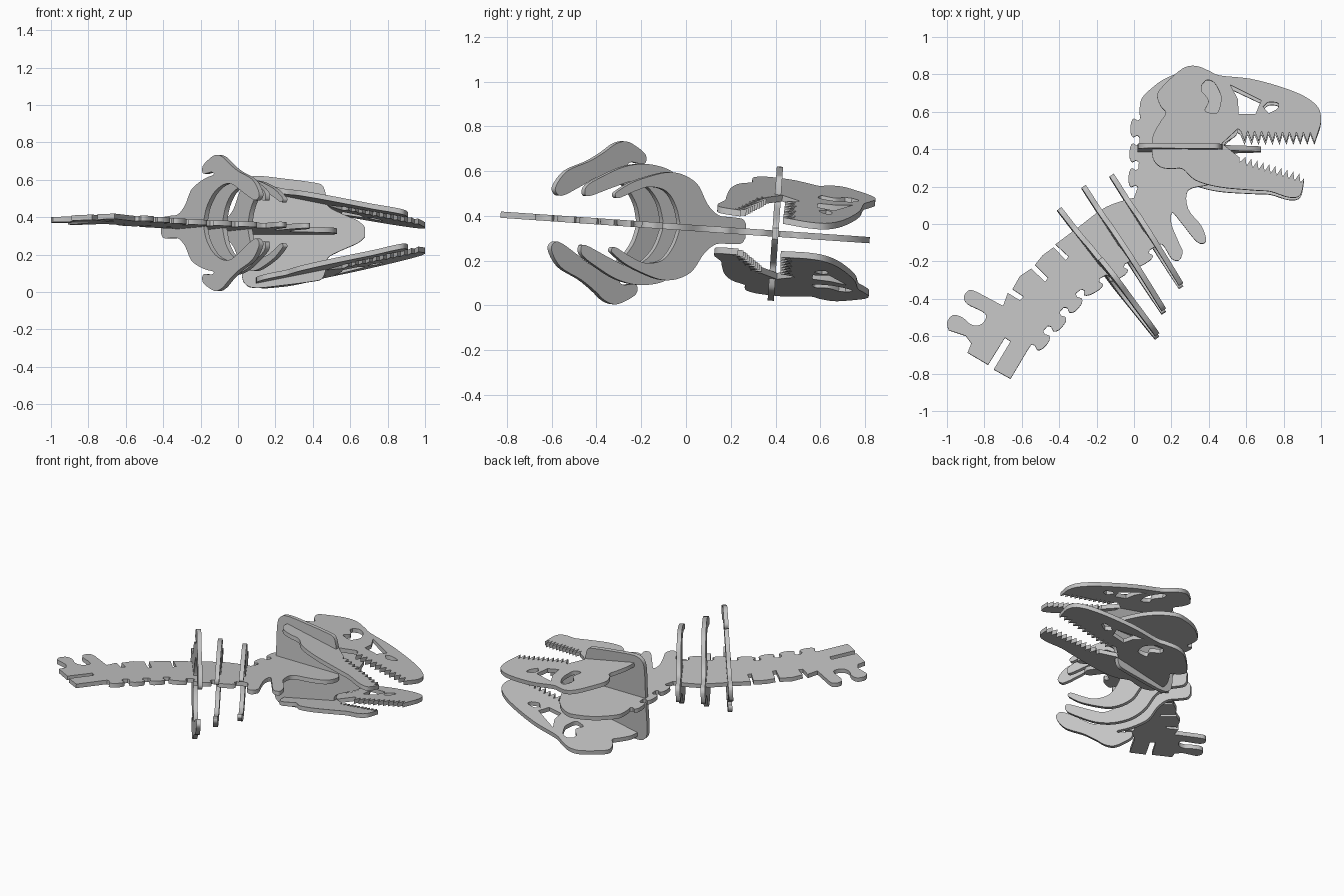
import bpy, bmesh, math
from mathutils import Vector, Matrix

cube = bpy.data.objects.get("Cube")
if cube:
    bpy.data.objects.remove(cube, do_unlink=True)

THICK = 0.028
# the whole skeleton lies on its side, pitched slightly around x
LAY = Matrix.Translation((0, 0, .348)) @ Matrix.Rotation(-.069, 4, 'X')

grey = bpy.data.materials.new("Plain grey")
grey.use_nodes = True
COLOUR = (.55, .55, .55, 1)
grey.diffuse_color = COLOUR
for node in grey.node_tree.nodes:
    if node.type == 'BSDF_PRINCIPLED':
        node.inputs["Base Color"].default_value = COLOUR


def smooth(points, steps=4):
    """Rounded open path through the points."""
    p = [Vector(q) for q in points]
    p = [p[0]] + p + [p[-1]]
    path = []
    for a, b, c, d in zip(p, p[1:], p[2:], p[3:]):
        for i in range(steps):
            t = i / steps
            path.append(b + ((c - a) * t + (2 * a - 5 * b + 4 * c - d) * t ** 2
                             + (3 * b - a - 3 * c + d) * t ** 3) / 2)
    return path + [p[-1]]


def row(start, end, count, height, profile):
    """Repeat a small (along, out) profile on the left side of a line."""
    a, b = Vector(start), Vector(end)
    step = (b - a) / count
    out = Vector((-step.y, step.x)).normalized() * height
    return [a + step * (i + s) + out * h for i in range(count) for s, h in profile]


KNOB = smooth([(.12, 0), (.2, .3), (.12, .7), (.3, 1), (.7, 1), (.88, .7), (.8, .3), (.88, 0)], 2)
TOOTH = [(0, 0), (.6, 1)]


def plate(name, outlines, place):
    """Cut a flat sheet (first outline, then holes) and place it in space."""
    curve = bpy.data.curves.new(name, 'CURVE')
    curve.dimensions = '2D'
    curve.fill_mode = 'BOTH'
    curve.extrude = THICK / 2
    for outline in outlines:
        spline = curve.splines.new('POLY')
        spline.points.add(len(outline) - 1)
        for point, q in zip(spline.points, outline):
            point.co = (q[0], q[1], 0, 1)
        spline.use_cyclic_u = True
    cutter = bpy.data.objects.new(name + "_sheet", curve)
    bpy.context.collection.objects.link(cutter)
    bpy.context.view_layer.update()
    mesh = bpy.data.meshes.new_from_object(cutter)
    bpy.data.objects.remove(cutter, do_unlink=True)
    bm = bmesh.new()
    bm.from_mesh(mesh)
    bmesh.ops.remove_doubles(bm, verts=bm.verts, dist=.0005)
    for v in bm.verts:
        v.co = LAY @ Vector(place(*v.co))
    bmesh.ops.recalc_face_normals(bm, faces=bm.faces)
    for face in bm.faces:
        face.smooth = True
        face.material_index = 0
    bm.to_mesh(mesh)
    bm.free()
    mesh.set_sharp_from_angle(angle=math.radians(35))
    mesh.materials.clear()
    mesh.materials.append(grey)
    obj = bpy.data.objects.new(name, mesh)
    bpy.context.collection.objects.link(obj)
    return obj


def mirrored(half):
    return half + [Vector((p[0], -p[1])) for p in reversed(half)]


# Spine: forked tail, slotted back, knobbly neck, head core, two prongs
tail_fork = smooth([(-.99, -.57), (-1, -.53), (-.97, -.49), (-.92, -.5), (-.87, -.54), (-.82, -.54),
                    (-.79, -.5), (-.81, -.47), (-.89, -.43), (-.91, -.39), (-.88, -.355), (-.84, -.365)])
slots = [(-.7, -.44), (-.675, -.37), (-.61, -.41), (-.59, -.39), (-.65, -.35),
         (-.61, -.28), (-.55, -.24), (-.475, -.31), (-.46, -.29), (-.53, -.22),
         (-.49, -.17), (-.43, -.125), (-.365, -.195), (-.35, -.175), (-.42, -.11)]
back = smooth([(-.42, -.11), (-.3, -.02), (-.15, .09), (0, .14)])
neck = row((.02, .18), (.035, .58), 3, .05, KNOB)
head = smooth([(.03, .59), (.04, .67), (.11, .74), (.17, .78), (.25, .81), (.33, .82), (.42, .77),
               (.49, .68), (.54, .55), (.55, .48), (.48, .42), (.53, .34), (.5, .25), (.4, .21),
               (.29, .18), (.29, .08), (.36, -.01), (.385, -.08), (.37, -.105), (.33, -.09),
               (.25, .01), (.205, .06), (.2, 0), (.24, -.1), (.26, -.15), (.24, -.195),
               (.2, -.185), (.15, -.11), (.1, -.13)])
belly = row((.1, -.13), (-.3, -.36), 3, .05, KNOB) + row((-.3, -.36), (-.56, -.66), 3, .06, KNOB)
tail_end = [(-.565, -.67), (-.66, -.83), (-.75, -.78), (-.66, -.63), (-.69, -.61), (-.78, -.755),
            (-.89, -.69), (-.87, -.64), (-.9, -.6)]
plate("spine", [tail_fork + slots + back[1:] + neck + head + belly + tail_end],
      lambda x, y, t: (x, y, t))

# Skull sides: toothed jaws with three openings, converging at the snout
crown = smooth([(.985, .49), (1, .55), (.985, .62), (.91, .68), (.78, .73), (.62, .77), (.46, .785),
                (.4, .81), (.33, .835), (.26, .82), (.17, .74), (.125, .68), (.14, .62), (.17, .58),
                (.14, .53), (.1, .45), (.1, .34), (.14, .29), (.2, .28), (.26, .28), (.33, .22),
                (.46, .185), (.65, .17), (.73, .165), (.83, .135), (.89, .15), (.91, .24)])
lower_teeth = row((.89, .215), (.57, .31), 10, -.045, TOOTH)
upper_teeth = row((.57, .49), (.98, .485), 11, -.055, TOOTH)
mouth = [(.565, .32), (.565, .345), (.47, .42), (.555, .5)]
temple = smooth([(.36, .73), (.39, .76), (.43, .745), (.46, .69), (.465, .65), (.445, .585),
                 (.4, .585), (.38, .6), (.4, .65), (.36, .7)])
cheek = [(.515, .735), (.68, .655), (.65, .58), (.56, .58), (.555, .66)]
eye = smooth([(.69, .62), (.72, .645), (.77, .64), (.765, .61), (.72, .585)])
for side, label in ((1, "upper"), (-1, "lower")):
    plate("skull_side_" + label, [crown + lower_teeth + mouth + upper_teeth, temple, cheek, eye],
          lambda x, y, t: (x, y, side * (.268 - .2 * x) - .045 * (y - .1) + t))

# Cross plate holding the skull sides apart
brace = smooth([(.02, .05), (.02, .22), (.04, .28), (.1, .3), (.25, .285), (.4, .265), (.45, .25),
                (.47, .2), (.48, .14), (.55, .1), (.64, .06), (.68, .025)])
plate("skull_brace", [mirrored(brace)], lambda x, w, t: (x, .4 + t, w))

# Ribs: forked plates set across the spine; (start, end, half outline)
stem = [(0, .03), (.02, .055), (.08, .06), (.15, .065), (.21, .11), (.26, .185)]
ribs = {
    "rear": ((-.4, .08), (.13, -.61),
             [(.32, .22), (.39, .245), (.46, .26), (.44, .275), (.37, .27), (.365, .31), (.42, .345),
              (.48, .365), (.54, .35), (.6, .31), (.68, .265), (.8, .215), (.86, .14), (.84, .105),
              (.8, .11), (.72, .15), (.62, .2), (.54, .2), (.46, .16), (.4, .09), (.375, .02)]),
    "middle": ((-.27, .2), (.16, -.47),
               [(.33, .24), (.41, .265), (.5, .27), (.6, .25), (.7, .205), (.78, .16), (.795, .125),
                (.77, .11), (.65, .155), (.54, .19), (.46, .165), (.4, .1), (.37, .02)]),
    "front": ((-.12, .26), (.25, -.33),
              [(.31, .22), (.38, .24), (.46, .235), (.6, .19), (.68, .145), (.7, .125), (.68, .11),
               (.6, .145), (.52, .17), (.43, .155), (.375, .09), (.35, .02)]),
}
for label, (start, end, arm) in ribs.items():
    a = Vector(start)
    along = (Vector(end) - a).normalized()
    plate("rib_" + label, [mirrored(smooth(stem + arm))],
          lambda s, w, t: (a.x + along.x * s - along.y * t, a.y + along.y * s + along.x * t, w))
